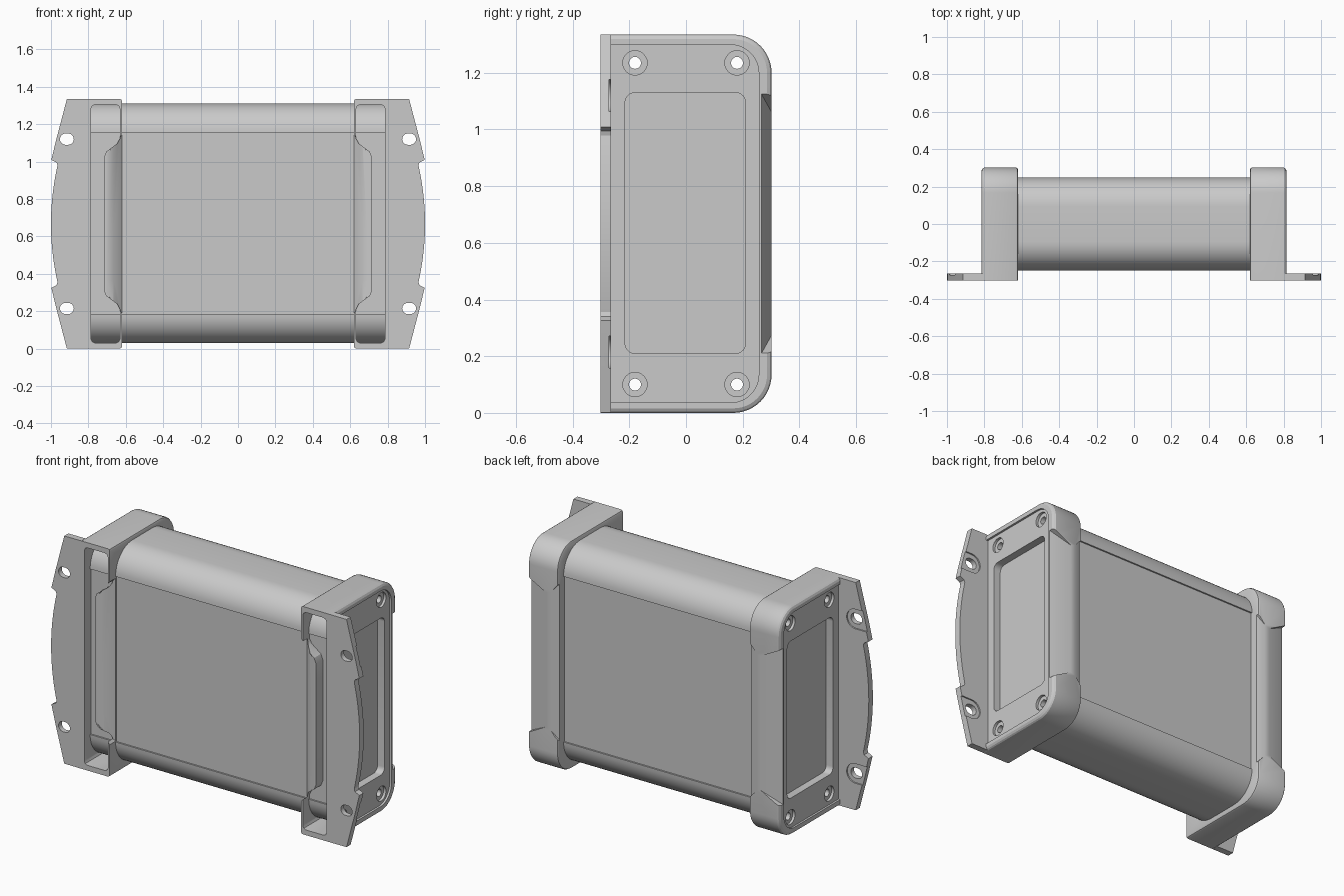
import bpy, bmesh, math

old = bpy.data.objects.get("Cube")
if old:
    bpy.data.objects.remove(old)

gray = bpy.data.materials.new("light_gray")
gray.use_nodes = True
tone = (0.59, 0.59, 0.59, 1)
gray.diffuse_color = tone
gray.node_tree.nodes["Principled BSDF"].inputs["Base Color"].default_value = tone

HEIGHT = 1.335
MID = HEIGHT / 2


def finish(name, bm):
    bmesh.ops.recalc_face_normals(bm, faces=bm.faces)
    mesh = bpy.data.meshes.new(name)
    bm.to_mesh(mesh)
    bm.free()
    mesh.materials.append(gray)
    ob = bpy.data.objects.new(name, mesh)
    bpy.context.collection.objects.link(ob)
    return ob


def loft(name, rings):
    """Skin a list of equal-length rings and cap both ends."""
    bm = bmesh.new()
    loops = [[bm.verts.new(p) for p in ring] for ring in rings]
    n = len(loops[0])
    for a, b in zip(loops, loops[1:]):
        for i in range(n):
            j = (i + 1) % n
            bm.faces.new((a[i], a[j], b[j], b[i]))
    bm.faces.new(loops[0])
    bm.faces.new(loops[-1])
    return finish(name, bm)


def along_x(name, pts, x0, x1):
    return loft(name, [[(x, y, z) for y, z in pts] for x in (x0, x1)])


def along_y(name, pts, y0, y1):
    return loft(name, [[(x, y, z) for x, z in pts] for y in (y0, y1)])


def ramp(name, points):
    """Convex wedge from (x, y, half height) points, mirrored about the middle height."""
    bm = bmesh.new()
    for x, y, h in points:
        for s in (-1, 1):
            bm.verts.new((x, y, MID + s * h))
    bmesh.ops.convex_hull(bm, input=bm.verts)
    return finish(name, bm)


def arc(cx, cz, r, start, end, steps=12):
    angles = [math.radians(start + (end - start) * i / steps) for i in range(steps + 1)]
    return [(cx + r * math.cos(a), cz + r * math.sin(a)) for a in angles]


def circle(cx, cz, r):
    return arc(cx, cz, r, 0, 360, 24)[:-1]


def rounded(a0, a1, b0, b1, r, steps=6):
    return (arc(a1 - r, b1 - r, r, 0, 90, steps) + arc(a0 + r, b1 - r, r, 90, 180, steps)
            + arc(a0 + r, b0 + r, r, 180, 270, steps) + arc(a1 - r, b0 + r, r, 270, 360, steps))


def rear_rounded(front, back, bottom, top, r):
    return ([(front, bottom)] + arc(back - r, bottom + r, r, 270, 360)
            + arc(back - r, top - r, r, 0, 90) + [(front, top)])


def stadium(x0, x1, cz, r):
    return arc(x1, cz, r, -90, 90) + arc(x0, cz, r, 90, 270)


def carve(ob, cutters):
    for c in cutters:
        c.hide_render = True
        mod = ob.modifiers.new("cut", "BOOLEAN")
        mod.operation = "DIFFERENCE"
        mod.solver = "EXACT"
        mod.object = c
    bpy.context.view_layer.update()
    mesh = bpy.data.meshes.new_from_object(ob.evaluated_get(bpy.context.evaluated_depsgraph_get()))
    ob.modifiers.clear()
    ob.data = mesh
    for c in cutters:
        bpy.data.objects.remove(c)


def smooth(ob):
    bpy.ops.object.select_all(action="DESELECT")
    ob.select_set(True)
    bpy.context.view_layer.objects.active = ob
    bpy.ops.object.shade_smooth_by_angle(angle=math.radians(28))


def mirror(ob):
    ob.modifiers.new("mirror", "MIRROR")


screws = [(y, z) for y in (-0.18, 0.18) for z in (0.1, HEIGHT - 0.1)]

# Extruded body with rounded long edges and slightly sunk broad panels
R, Y, STEP = 0.155, 0.248, 0.009
low, high = 0.03, HEIGHT - 0.025
profile = (arc(Y - R, high - R, R, 0, 90) + arc(R - Y, high - R, R, 90, 180)
           + [(STEP - Y, high - R), (STEP - Y, low + R)]
           + arc(R - Y, low + R, R, 180, 270) + arc(Y - R, low + R, R, 270, 360)
           + [(Y - STEP, low + R), (Y - STEP, high - R)])
body = along_x("body", profile, -0.624, 0.624)
carve(body, [along_x("bore", circle(y, z, 0.021), -1, 1) for y, z in screws])
smooth(body)


# End cap: square front edge, rounded rear edge, eased outer rim
def cap_ring(x, inset):
    outline = rear_rounded(-0.302, 0.302 - inset, inset, HEIGHT - inset, 0.135 - inset)
    return [(x, y, z) for y, z in outline]


cap = loft("end_cap", [cap_ring(0.62, 0.012), cap_ring(0.624, 0.004), cap_ring(0.632, 0),
                       cap_ring(0.801, 0), cap_ring(0.809, 0.005), cap_ring(0.815, 0.016)])

# Front pocket that narrows in the middle; its floor continues the body surface
upper = [(0.785, 0.617), (0.779, 0.631), (0.765, 0.637), (0.652, 0.637), (0.638, 0.631),
         (0.632, 0.617), (0.632, 0.455), (0.645, 0.43), (0.705, 0.385), (0.717, 0.355)]
pocket = along_y("pocket", [(x, MID + h) for x, h in upper]
                 + [(x, MID - h) for x, h in reversed(upper)], -0.4, -0.08)
carve(pocket, [along_x("core", profile, 0.5, 0.9)])
cutters = [pocket]
# Eased ramps on the front inner edge and on both rear edges
cutters.append(ramp("front_ramp", [(0.60, -0.266, 0.49), (0.60, -0.35, 0.49),
                                   (0.710, -0.305, 0.365), (0.712, -0.35, 0.365)]))
cutters.append(ramp("front_lower_ramp", [(0.60, -0.228, 0.50), (0.60, -0.35, 0.50),
                                         (0.675, -0.298, 0.41), (0.68, -0.35, 0.41)]))
cutters.append(ramp("rear_outer_ramp", [(0.83, 0.262, 0.465), (0.83, 0.35, 0.465),
                                        (0.69, 0.304, 0.39), (0.69, 0.35, 0.39)]))
cutters.append(ramp("rear_inner_ramp", [(0.60, 0.276, 0.48), (0.60, 0.35, 0.48),
                                        (0.67, 0.304, 0.40), (0.67, 0.35, 0.40)]))
# End face sunk inside a thin lip, with a deeper label field and counterbored screw holes
FACE = 0.803
cutters.append(along_x("face_recess", rear_rounded(-0.264, 0.257, 0.036, HEIGHT - 0.036, 0.10), FACE, 0.9))
cutters.append(along_x("label_field", rounded(-0.215, 0.21, 0.21, HEIGHT - 0.205, 0.035), FACE - 0.045, 0.9))
for y, z in screws:
    cutters.append(along_x("counterbore", circle(y, z, 0.043), 0.788, 0.9))
    cutters.append(along_x("screw_hole", circle(y, z, 0.021), 0.5, 0.8))
carve(cap, cutters)
smooth(cap)
mirror(cap)

# Mounting flange with stepped, bowed outer edge
edge = [(0.915, 0.667), (0.943, 0.56), (0.972, 0.45), (0.998, 0.342), (0.97, 0.328), (0.965, 0.312)]
bow = [(1 - 0.035 * t * t, MID + 0.312 * t) for t in (k / 10 for k in range(9, -10, -1))]
outline = ([(FACE, HEIGHT)] + [(x, MID + h) for x, h in edge] + bow
           + [(x, MID - h) for x, h in reversed(edge)] + [(FACE, 0)])
flange = along_y("mounting_flange", outline, -0.302, -0.264)
slots = []
for z in (0.215, HEIGHT - 0.215):
    slots.append(along_y("slot", stadium(0.908, 0.922, z, 0.03), -0.4, -0.2))
    slots.append(along_y("slot_seat", stadium(0.913, 1.1, z, 0.057), -0.272, -0.2))
carve(flange, slots)
smooth(flange)
mirror(flange)
